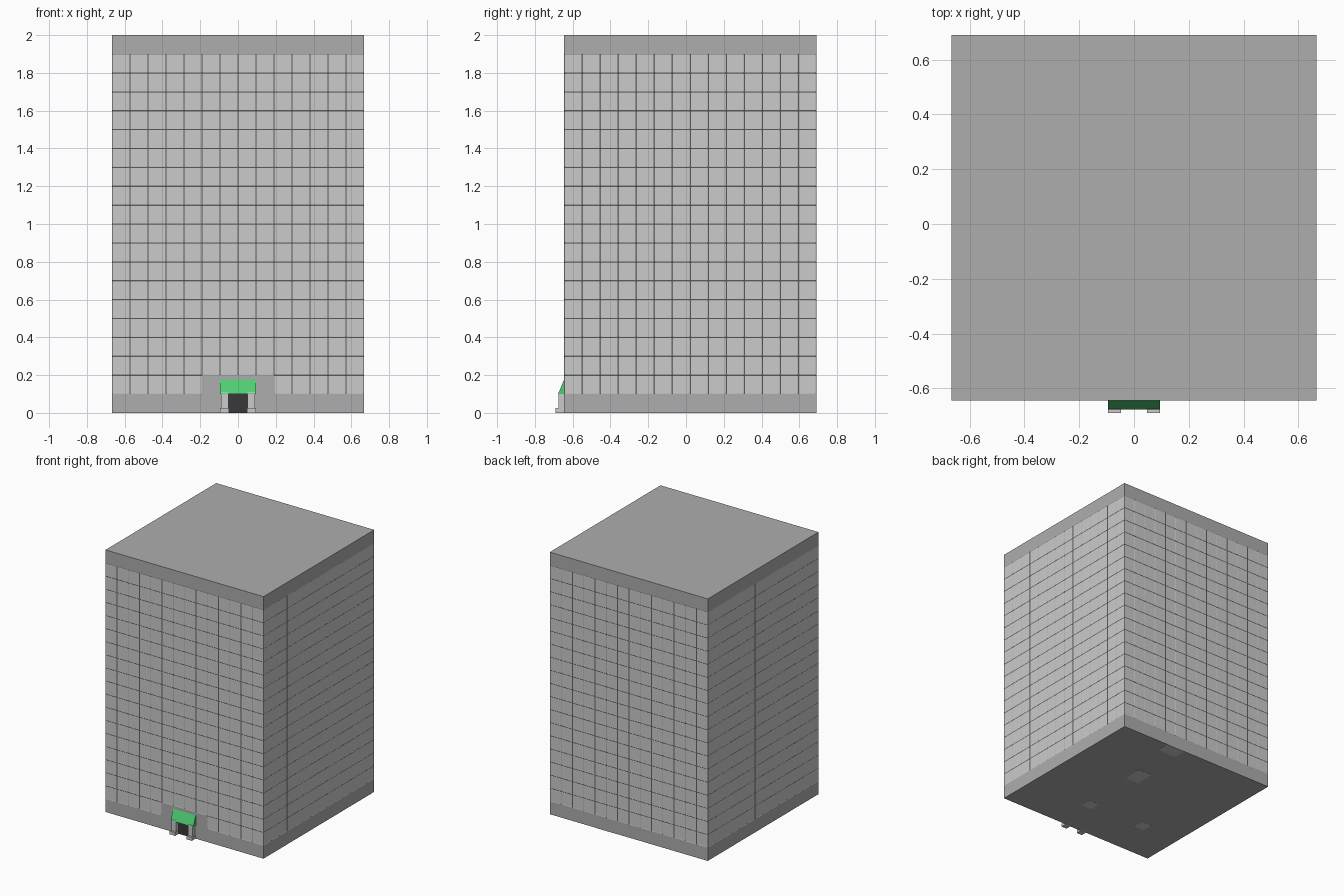
import bpy, bmesh

if "Cube" in bpy.data.objects:
    bpy.data.objects.remove(bpy.data.objects["Cube"])

W, Y0, Y1, H = 0.667, -0.645, 0.69, 2.0
COLS, ROWS = 14, 20


def mat(name, r, g, b):
    m = bpy.data.materials.new(name)
    m.diffuse_color = (r, g, b, 1)
    m.use_nodes = True
    m.node_tree.nodes["Principled BSDF"].inputs["Base Color"].default_value = m.diffuse_color
    return m


wall_mat = mat("wall grey", 0.42, 0.42, 0.42)
pane_mat = mat("pane grey", 0.8, 0.8, 0.8)
green = mat("awning green", 0.08, 0.62, 0.17)
dark = mat("door dark", 0.04, 0.04, 0.04)


def finish(bm, name, *mats):
    me = bpy.data.meshes.new(name)
    bm.to_mesh(me)
    bm.free()
    ob = bpy.data.objects.new(name, me)
    bpy.context.collection.objects.link(ob)
    for m in mats:
        me.materials.append(m)
    return ob


def box(name, lo, hi, m):
    bm = bmesh.new()
    bmesh.ops.create_cube(bm, size=1)
    for v in bm.verts:
        v.co = [(a + b) / 2 + c * (b - a) for a, b, c in zip(lo, hi, v.co)]
    return finish(bm, name, m)


# Tower: four gridded walls, window cells inset into slightly sunken panes
bm = bmesh.new()
corners = [(-W, Y0), (W, Y0), (W, Y1), (-W, Y1)]
windows = []
for side in range(4):
    (ax, ay), (bx, by) = corners[side], corners[(side + 1) % 4]
    grid = [[bm.verts.new((ax + (bx - ax) * i / COLS, ay + (by - ay) * i / COLS, H * j / ROWS))
             for i in range(COLS + 1)] for j in range(ROWS + 1)]
    for j in range(ROWS):
        for i in range(COLS):
            f = bm.faces.new((grid[j][i], grid[j][i + 1], grid[j + 1][i + 1], grid[j + 1][i]))
            entrance = side == 0 and j == 1 and 5 <= i <= 8
            if 0 < j < ROWS - 1 and not entrance:
                windows.append(f)
bmesh.ops.remove_doubles(bm, verts=bm.verts, dist=1e-4)
# Roof and underside
bmesh.ops.holes_fill(bm, edges=[e for e in bm.edges if e.is_boundary], sides=0)
bmesh.ops.recalc_face_normals(bm, faces=bm.faces)
bmesh.ops.inset_individual(bm, faces=windows, thickness=0.005, depth=-0.002)
for f in windows:
    f.material_index = 1
finish(bm, "tower", wall_mat, pane_mat)

# Door
box("door", (-0.05, Y0 - 0.003, 0), (0.05, Y0 + 0.01, 0.105), dark)

# Porch pillars on wider feet
for s, side in ((-1, "left"), (1, "right")):
    xs = sorted((s * 0.05, s * 0.09))
    box(side + "_pillar", (xs[0], -0.675, 0.02), (xs[1], Y0, 0.11), pane_mat)
    xs = sorted((s * 0.048, s * 0.094))
    box(side + "_pillar_foot", (xs[0], -0.69, 0), (xs[1], Y0, 0.025), pane_mat)

# Sloping awning: triangular profile extruded along x
bm = bmesh.new()
profile = [(Y0, 0.1), (-0.677, 0.1), (Y0, 0.178)]
face = bm.faces.new([bm.verts.new((-0.095, y, z)) for y, z in profile])
ext = bmesh.ops.extrude_face_region(bm, geom=[face], use_keep_orig=True)
for v in ext["geom"]:
    if isinstance(v, bmesh.types.BMVert):
        v.co.x = 0.095
bmesh.ops.recalc_face_normals(bm, faces=bm.faces)
finish(bm, "awning", green)

# Pale plates on the underside
for k, (x, y, sx, sy) in enumerate([(0.19, 0.64, 0.16, 0.1), (0.135, 0.21, 0.12, 0.15),
                                    (0.14, -0.32, 0.09, 0.09), (-0.34, -0.31, 0.09, 0.09)]):
    box(f"base_plate_{k + 1}", (x - sx / 2, y - sy / 2, -0.001),
        (x + sx / 2, y + sy / 2, 0.002), pane_mat)
